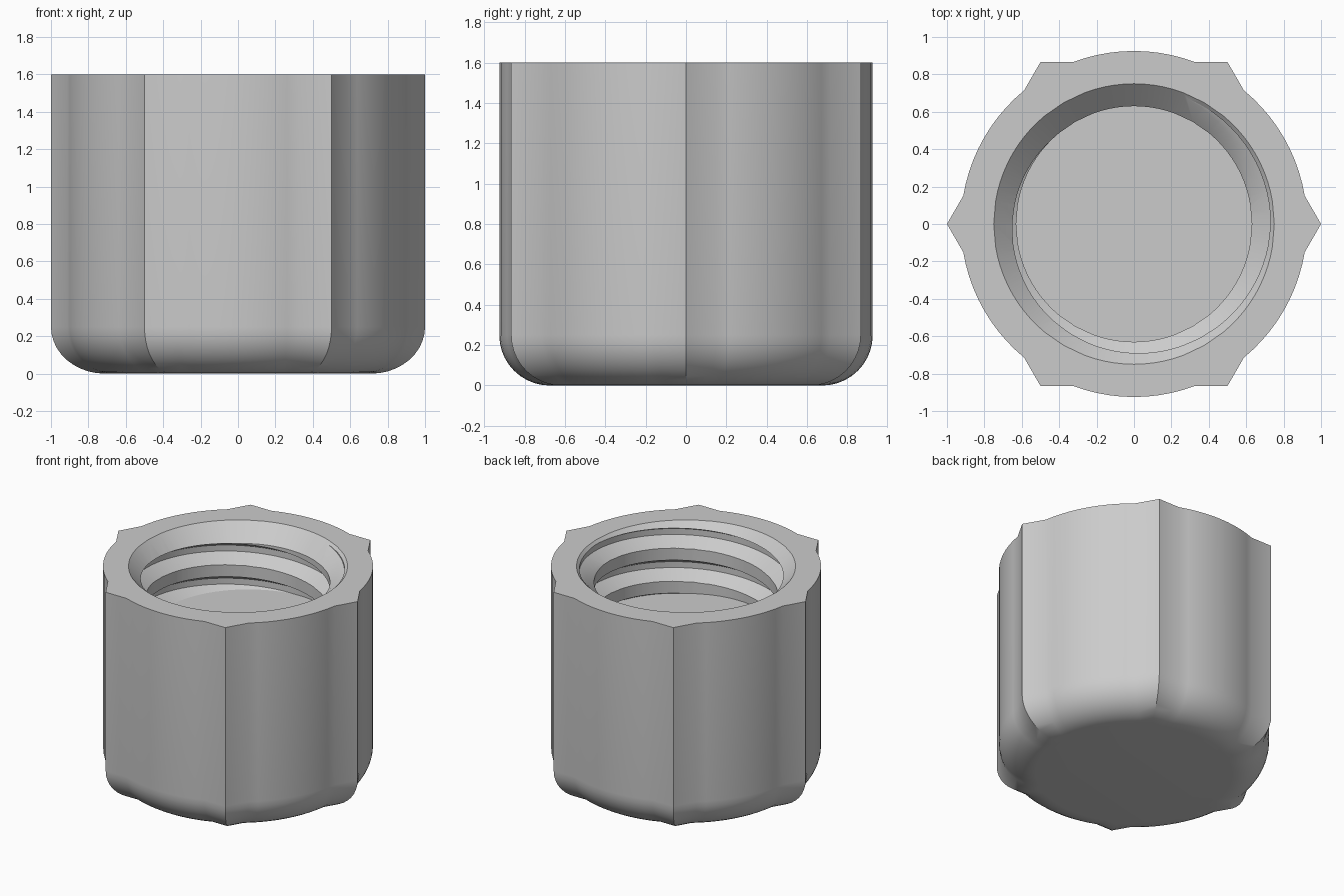
import bpy, bmesh, math
from math import cos, sin, pi

if "Cube" in bpy.data.objects:
    bpy.data.objects.remove(bpy.data.objects["Cube"], do_unlink=True)

HEIGHT = 1.6
APOTHEM, ROUND = cos(pi / 6), 0.925      # hexagon and circle merged into the outline
FILLET = 0.25
BORE, MOUTH, ROOT = 0.63, 0.75, 0.73     # crest, chamfer and thread root radii
FLOOR, BORE_END = 1.1, 0.88
PITCH, ROOT_WIDTH = 0.25, 0.045
ARC = 10

grey = bpy.data.materials.new("plain_grey")
grey.use_nodes = True
colour = (0.6, 0.6, 0.6, 1)
grey.diffuse_color = colour
grey.node_tree.nodes["Principled BSDF"].inputs["Base Color"].default_value = colour


def finish(bm, name):
    bmesh.ops.recalc_face_normals(bm, faces=bm.faces[:])
    mesh = bpy.data.meshes.new(name)
    bm.to_mesh(mesh)
    bm.free()
    mesh.materials.append(grey)
    obj = bpy.data.objects.new(name, mesh)
    bpy.context.collection.objects.link(obj)
    return obj


def loft(name, rings):
    """Closed skin over rings of equal point count, capped at both ends."""
    bm = bmesh.new()
    loops = [[bm.verts.new(p) for p in ring] for ring in rings]
    n = len(loops[0])
    for a, b in zip(loops, loops[1:]):
        for i in range(n):
            j = (i + 1) % n
            bm.faces.new((a[i], a[j], b[j], b[i]))
    bm.faces.new(loops[0])
    bm.faces.new(loops[-1])
    return finish(bm, name)


def outline(inset, z):
    """Six pointed corners standing out of a circle, moved inwards by inset."""
    flat, rad = APOTHEM - inset, ROUND - inset
    half = math.acos(flat / rad)
    points = []
    for k in range(6):
        start = k * pi / 3
        r = flat / APOTHEM
        points.append((r * cos(start), r * sin(start), z))
        for i in range(ARC + 1):
            a = start + pi / 6 + half * (2 * i / ARC - 1)
            points.append((rad * cos(a), rad * sin(a), z))
    return points


def circle(radius, z):
    """Circle whose points share the angles of the outline."""
    angles = [math.atan2(p[1], p[0]) for p in outline(0, 0)]
    return [(radius * cos(a), radius * sin(a), z) for a in angles]


# Body: rounded base, straight side, flat rim, chamfered mouth and bore
steps = [i / 10 * pi / 2 for i in range(11)]
rings = [outline(FILLET * (1 - sin(a)), FILLET * (1 - cos(a))) for a in steps]
rings += [outline(0, HEIGHT), circle(MOUTH, HEIGHT),
          circle(BORE, HEIGHT - MOUTH + BORE), circle(BORE, BORE_END)]
body = loft("cap_body", rings)

# Thread groove: trapezoid swept along a right-handed helix
inner = 0.58
flare = (ROOT - inner) * math.tan(pi / 6)
profile = [(ROOT, 0), (ROOT, -ROOT_WIDTH), (inner, -ROOT_WIDTH - flare), (inner, flare)]
sections = []
per_turn = 80
for i in range(int(-2.5 * per_turn), int(0.7 * per_turn) + 1):
    a = 2 * pi * i / per_turn
    z = 1.58 + PITCH * i / per_turn
    sections.append([(r * cos(a), r * sin(a), z + h) for r, h in profile])
groove = loft("thread_cutter", sections)
groove.hide_render = True

cut = body.modifiers.new("thread", "BOOLEAN")
cut.operation = "DIFFERENCE"
cut.solver = "EXACT"
cut.object = groove
bpy.ops.object.select_all(action="DESELECT")
bpy.context.view_layer.objects.active = body
body.select_set(True)
bpy.ops.object.modifier_apply(modifier=cut.name)
bpy.data.objects.remove(groove, do_unlink=True)
bpy.ops.object.shade_smooth_by_angle(angle=math.radians(25))

# Floor of the threaded hole
loft("hole_floor", [circle(ROOT + 0.01, 0.8), circle(ROOT + 0.01, FLOOR)])
